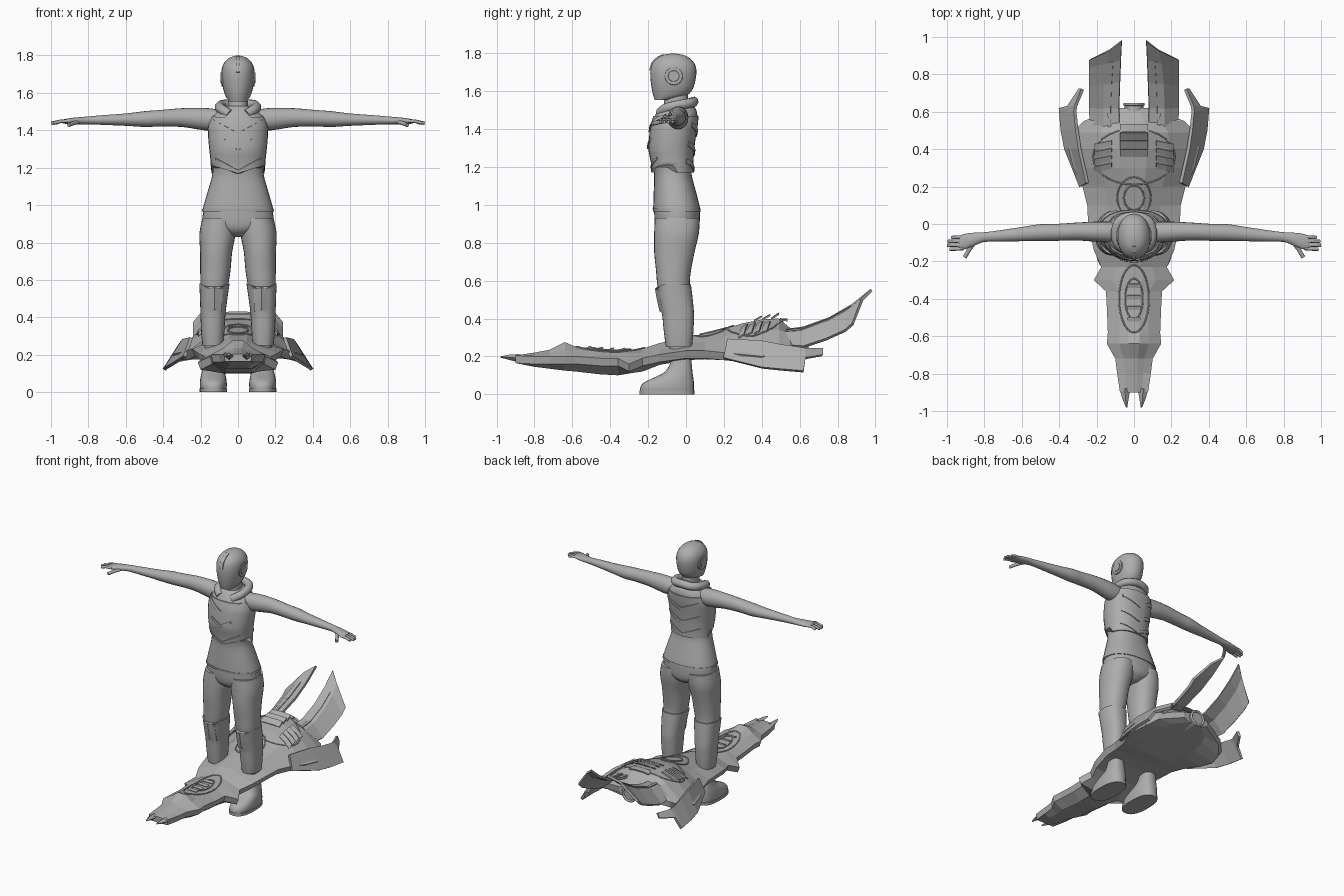
import bpy, bmesh, math
from math import sin, cos, pi, radians
from mathutils import Vector

if "Cube" in bpy.data.objects:
    bpy.data.objects.remove(bpy.data.objects["Cube"], do_unlink=True)

grey = bpy.data.materials.new("plain grey")
grey.use_nodes = True
tone = (0.42, 0.42, 0.42, 1)
grey.diffuse_color = tone
grey.node_tree.nodes["Principled BSDF"].inputs["Base Color"].default_value = tone


# ---- helpers ----
def finish(name, bm, smooth=None, mirror=False, thickness=0):
    bmesh.ops.recalc_face_normals(bm, faces=bm.faces)
    mesh = bpy.data.meshes.new(name)
    bm.to_mesh(mesh)
    bm.free()
    ob = bpy.data.objects.new(name, mesh)
    bpy.context.collection.objects.link(ob)
    mesh.materials.append(grey)
    if smooth:
        bpy.ops.object.select_all(action="DESELECT")
        ob.select_set(True)
        bpy.context.view_layer.objects.active = ob
        bpy.ops.object.shade_smooth_by_angle(angle=radians(smooth))
    if thickness:
        solid = ob.modifiers.new("thickness", "SOLIDIFY")
        solid.thickness, solid.offset = thickness, 0
    if mirror:
        ob.modifiers.new("mirror", "MIRROR")
    return ob


def skin(name, rings, smooth=None, mirror=False):
    """Join closed rings of points and cap both ends."""
    bm = bmesh.new()
    loops = [[bm.verts.new(p) for p in ring] for ring in rings]
    n = len(loops[0])
    for a, b in zip(loops, loops[1:]):
        for i in range(n):
            j = (i + 1) % n
            bm.faces.new((a[i], a[j], b[j], b[i]))
    bm.faces.new(loops[0])
    bm.faces.new(loops[-1])
    return finish(name, bm, smooth, mirror)


def plate(name, rows, thickness=0.008, mirror=True):
    """Thin sheet through rows of points."""
    bm = bmesh.new()
    grid = [[bm.verts.new(p) for p in row] for row in rows]
    for a, b in zip(grid, grid[1:]):
        for i in range(len(a) - 1):
            bm.faces.new((a[i], a[i + 1], b[i + 1], b[i]))
    return finish(name, bm, None, mirror, thickness)


def refine(rows, steps=3):
    """Smooth in-between rows, Catmull-Rom."""
    rows = [Vector(r) for r in rows]
    out = []
    for i in range(len(rows) - 1):
        p1, p2 = rows[i], rows[i + 1]
        m1 = (p2 - rows[max(i - 1, 0)]) / 2
        m2 = (rows[min(i + 2, len(rows) - 1)] - p1) / 2
        for s in range(steps):
            t = s / steps
            out.append(p1 + m1 * t + (3 * (p2 - p1) - 2 * m1 - m2) * t * t
                       + (m1 + m2 - 2 * (p2 - p1)) * t ** 3)
    return out + [rows[-1]]


def lookup(rows, key):
    for a, b in zip(rows, rows[1:]):
        if key <= b[0]:
            t = max(0, (key - a[0]) / (b[0] - a[0]))
            return [u + (v - u) * t for u, v in zip(a, b)]
    return list(rows[-1])


def round_ring(power=2.0, n=28):
    for i in range(n):
        c, s = cos(2 * pi * i / n), sin(2 * pi * i / n)
        yield (math.copysign(abs(c) ** (2 / power), c),
               math.copysign(abs(s) ** (2 / power), s))


def upright(name, rows, power=2.2, mirror=False, grow=0.0, steps=3):
    """Rows of height, centre x, half width, front y, back y."""
    rings = [[(cx + (rx + grow) * c, (y0 + y1) / 2 + ((y1 - y0) / 2 + grow) * s, z)
              for c, s in round_ring(power)] for z, cx, rx, y0, y1 in refine(rows, steps)]
    return skin(name, rings, 50, mirror)


def tube(name, points, radius, closed=False):
    curve = bpy.data.curves.new(name, "CURVE")
    curve.dimensions = "3D"
    curve.bevel_depth, curve.bevel_resolution = radius, 2
    curve.use_fill_caps = True
    line = curve.splines.new("POLY")
    line.points.add(len(points) - 1)
    for p, co in zip(line.points, points):
        p.co = (*co, 1)
    line.use_cyclic_u = closed
    line.use_smooth = True
    curve.materials.append(grey)
    bpy.context.collection.objects.link(bpy.data.objects.new(name, curve))


def disc(name, centre, radius, depth, rotation, mirror=False, tip=None):
    bm = bmesh.new()
    bmesh.ops.create_cone(bm, cap_ends=True, segments=24, radius1=radius,
                          radius2=tip or radius, depth=depth)
    bm.transform(rotation)
    bmesh.ops.translate(bm, verts=bm.verts, vec=centre)
    return finish(name, bm, 40, mirror)


# ---- flying board: y, half width, top, middle, edge, underside ----
HULL = [
    (-.90, .075, .205, .20, .185, .165), (-.80, .09, .22, .21, .18, .145),
    (-.72, .10, .235, .22, .18, .135), (-.64, .145, .275, .235, .18, .125),
    (-.58, .14, .25, .235, .18, .12), (-.45, .145, .24, .225, .17, .105),
    (-.36, .15, .235, .22, .17, .10), (-.30, .215, .235, .215, .14, .11),
    (-.23, .175, .24, .22, .17, .12), (-.14, .215, .27, .24, .19, .155),
    (0, .245, .30, .26, .21, .18), (.1, .25, .32, .28, .21, .185),
    (.2, .275, .345, .305, .2, .18), (.3, .325, .375, .33, .19, .19),
    (.4, .35, .395, .34, .18, .2), (.49, .33, .40, .34, .19, .21),
    (.55, .27, .35, .32, .23, .22), (.62, .10, .31, .3, .27, .23)]


def section(y, w, top, mid, edge, low):
    half = [(.2 * w, top), (.55 * w, mid), (w, edge + .02), (.93 * w, edge - .02), (.5 * w, low)]
    return [(x, y, z) for x, z in half] + [(-x, y, z) for x, z in reversed(half)]


def deck(x, y, lift=0.002):
    _, w, top, mid, edge, low = lookup(HULL, y)
    return (x, y, lift + lookup([(0, top), (.2, top), (.55, mid), (1, edge + .02)], abs(x) / w)[1])


skin("board_hull", [section(*row) for row in HULL])

for side, label in ((1, "left"), (-1, "right")):
    # nose prongs
    skin(label + "_nose_prong", [
        [(side * (cx + a * r), y, z + b * r) for a, b in ((-1, 0), (0, .8), (1, 0), (0, -.8))]
        for y, cx, z, r in ((-.88, .048, .19, .028), (-.93, .046, .195, .018), (-.98, .04, .197, .004))])

# side wings: upper edge to lower edge
plate("side_wings", [
    [(.25, .22, .29), (.285, .2, .19)], [(.29, .4, .28), (.365, .4, .14)],
    [(.305, .5, .26), (.385, .5, .13)], [(.315, .6, .245), (.395, .62, .12)],
    [(.312, .63, .24), (.35, .63, .19)], [(.275, .72, .24), (.29, .72, .205)]], .018)

# tail fins: inner edge to outer edge
FIN = [[(.075, .48, .33), (.16, .48, .32), (.23, .48, .26)],
       [(.08, .62, .35), (.16, .62, .33), (.235, .62, .25)],
       [(.075, .76, .40), (.155, .75, .38), (.235, .74, .29)],
       [(.07, .88, .47), (.145, .86, .44), (.235, .84, .335)],
       [(.065, .98, .55), (.13, .93, .50), (.235, .88, .37)]]
plate("tail_fins", FIN, .016)
plate("fin_strips", [[Vector(r[0]).lerp(r[1], t) + Vector((0, 0, .01)) for t in (.55, .75)]
                     for r in FIN[:4]])

# engine between the fins
along_y = Vector((0, 1, 0)).to_track_quat("Z", "Y").to_matrix().to_4x4()
disc("engine_barrel", (0, .56, .27), .06, .16, along_y, tip=.05)
tube("engine_rim", [(.05 * c, .64, .27 + .05 * s) for c, s in round_ring()], .008, True)

# deck ovals and vents
for name, cy, rx, ry in (("front_deck", -.40, .08, .18), ("rear_deck", .14, .09, .11),
                         ("tail_deck", .36, .22, .15)):
    for k, size in enumerate((1, .6)):
        if name != "tail_deck" or k == 0:
            tube(f"{name}_ring_{k}", [deck(rx * size * c, cy + ry * size * s)
                                      for c, s in round_ring()], .004, True)
for k in range(4):
    y = .36 + .045 * k
    plate(f"crest_slat_{k}", [[deck(x, y), deck(x, y + .04, .018 + .005 * k)]
                              for x in (0, .04, .075)])
    y = .28 + .04 * k
    plate(f"side_louvre_{k}", [[deck(x, y + .2 * (.2 - x)), deck(x, y + .2 * (.2 - x) + .03, .012)]
                               for x in (.12, .17, .21)])
    y = -.52 + .06 * k
    plate(f"front_slat_{k}", [[deck(x, y, .001), deck(x, y + .02, .008)] for x in (0, .035)])

# ---- rider body ----
TORSO = [(.965, 0, .19, -.172, .075), (.99, 0, .186, -.173, .073), (1.08, 0, .16, -.17, .05),
         (1.16, 0, .138, -.168, .03), (1.22, 0, .138, -.178, .032), (1.3, 0, .147, -.193, .037),
         (1.36, 0, .153, -.188, .045), (1.42, 0, .155, -.18, .055), (1.47, 0, .14, -.165, .06),
         (1.51, 0, .1, -.14, .05), (1.53, 0, .06, -.12, .02)]
upright("torso", TORSO, 2.3)
upright("belt", [(.966, 0, .189, -.17, .074), (.98, 0, .187, -.172, .073)], 2.3, grow=.004, steps=1)
upright("pelvis", [(.83, 0, .03, -.11, .02), (.86, 0, .12, -.15, .06),
                   (.9, 0, .185, -.165, .072), (.97, 0, .186, -.168, .073)])

# vest with a pointed lower rim
vest = upright("vest", [lookup(TORSO, 1.2 + .045 * k) for k in range(7)], 2.3, grow=.007)
for v in vest.data.vertices:
    if v.co.z < 1.201:
        v.co.z += .3 * abs(v.co.x) - .03 if v.co.y < -.07 else -.03


def chevron(name, z, half, rise, height, side):
    rows = []
    for k in range(7):
        x = half * k / 6
        row = []
        for h in (0, height):
            zz = z + rise * k / 6 + h
            _, _, rx, y0, y1 = lookup(TORSO, zz)
            depth = max(0, 1 - (x / (rx + .007)) ** 2.3) ** (1 / 2.3)
            row.append((x, (y0 + y1) / 2 + side * ((y1 - y0) / 2 + .009) * depth, zz))
        rows.append(row)
    plate(name, rows)


chevron("chest_badge", 1.295, .075, .04, .018, -1)
chevron("chest_upper_plate", 1.385, .13, .07, .022, -1)
chevron("vest_front_hem", 1.175, .12, .065, .012, -1)
for k, z in enumerate((1.17, 1.26, 1.36)):
    chevron(f"back_plate_{k}", z, .12, .05, .025, 1)

upright("neck", [(1.5, 0, .055, -.12, .01), (1.6, 0, .05, -.11, .01)], steps=1)
collar = [(.045, -.135, 1.485), (.085, -.105, 1.51), (.098, -.05, 1.525),
          (.085, .005, 1.535), (.05, .032, 1.54), (0, .04, 1.545)]
collar += [(-x, y, z) for x, y, z in reversed(collar[:-1])]
tube("collar", refine(collar), .027)

# ---- helmet ----
HEAD = [(1.555, 0, .045, -.165, -.08), (1.575, 0, .062, -.172, 0), (1.61, 0, .076, -.18, .035),
        (1.66, 0, .086, -.187, .05), (1.71, 0, .088, -.188, .055), (1.75, 0, .08, -.176, .043),
        (1.78, 0, .057, -.145, .012), (1.793, 0, .034, -.115, -.02), (1.799, 0, .01, -.08, -.055)]
upright("helmet", HEAD, 2.1)
plate("helmet_crest", [[(x, lookup(HEAD, z)[3] - .003, z) for z in (1.71, 1.75, 1.78, 1.793)]
                       for x in (0, .012)])
sideways = Vector((1, 0, 0)).to_track_quat("Z", "Y").to_matrix().to_4x4()
disc("ear_discs", (.079, -.065, 1.68), .05, .02, sideways, True, .046)
disc("ear_caps", (.088, -.065, 1.68), .032, .01, sideways, True, .028)

# ---- arms: x, centre y, centre z, half depth, half height ----
ARM = [(.1, -.045, 1.455, .055, .055), (.18, -.042, 1.46, .055, .06), (.3, -.04, 1.468, .048, .05),
       (.42, -.045, 1.464, .045, .044), (.5, -.046, 1.46, .045, .042), (.6, -.054, 1.457, .038, .033),
       (.72, -.064, 1.455, .03, .026), (.8, -.07, 1.453, .026, .021), (.85, -.08, 1.451, .034, .019),
       (.9, -.093, 1.449, .041, .016), (.935, -.1, 1.447, .038, .011)]
skin("arms", [[(x, cy + ry * c, cz + rz * s) for c, s in round_ring(n=20)]
              for x, cy, cz, ry, rz in refine(ARM)], 50, True)
for side, label in ((1, "left"), (-1, "right")):
    for k, reach in enumerate((.975, .995, .998, .985)):
        y = -.068 - .021 * k
        tube(f"{label}_finger_{k}", [(side * .91, y, 1.449), (side * .95, y - .003, 1.448),
                                     (side * reach, y - .004, 1.438)], .009)
    tube(label + "_thumb", [(side * .845, -.09, 1.447), (side * .88, -.135, 1.438),
                            (side * .905, -.178, 1.428)], .011)

# ---- legs ----
LEG = [(.25, .134, .05, -.10, .025), (.32, .135, .056, -.11, .033), (.42, .134, .061, -.12, .037),
       (.5, .13, .067, -.138, .03), (.58, .126, .075, -.152, .02), (.65, .121, .081, -.158, .026),
       (.75, .117, .086, -.168, .045), (.85, .109, .097, -.168, .068), (.93, .1, .09, -.165, .072)]
upright("legs", LEG, 2.2, True)
guard = upright("shin_guards", [lookup(LEG, .25 + .055 * k) for k in range(7)], 2.4, True, grow=.006)
for v in guard.data.vertices:
    if v.co.z > .579 and v.co.y < -.06:
        v.co.z -= .04 * (1 - min(1, abs(v.co.x - .126) / .07))
plate("knee_pads", [[(.126 + x, lookup(LEG, z)[3] - .012 + abs(x) * .5, z - abs(x) * .3)
                     for x in (-.04, 0, .04)] for z in (.44, .5, .56)])
upright("boots", [(0, .132, .066, -.24, .042), (.03, .132, .072, -.243, .042),
                  (.06, .132, .071, -.225, .042), (.09, .132, .066, -.165, .038),
                  (.12, .132, .058, -.11, .034), (.18, .133, .047, -.08, .028),
                  (.26, .134, .045, -.09, .02)], 2.4, True)
upright("boot_soles", [(0, .132, .07, -.243, .042), (.02, .132, .071, -.243, .042)],
        2.5, True, grow=.003, steps=1)
